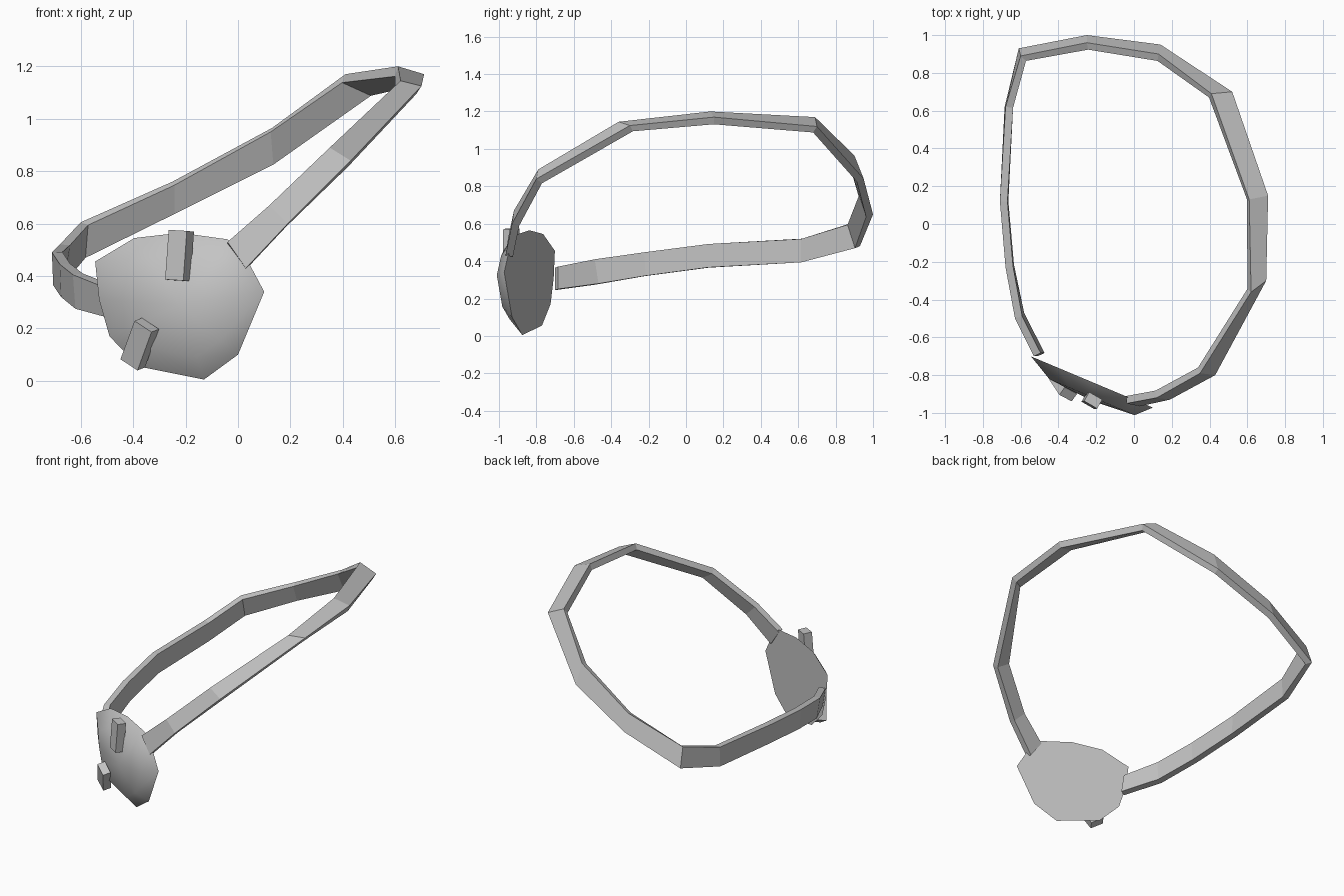
import bpy, bmesh, math
from mathutils import Vector, Matrix

if "Cube" in bpy.data.objects:
    bpy.data.objects.remove(bpy.data.objects["Cube"])

gray = bpy.data.materials.new("plain_gray")
gray.diffuse_color = (0.55, 0.55, 0.55, 1)
gray.use_nodes = True
gray.node_tree.nodes["Principled BSDF"].inputs["Base Color"].default_value = gray.diffuse_color


def finish(name, bm):
    bmesh.ops.recalc_face_normals(bm, faces=bm.faces[:])
    mesh = bpy.data.meshes.new(name)
    bm.to_mesh(mesh)
    bm.free()
    mesh.materials.append(gray)
    ob = bpy.data.objects.new(name, mesh)
    bpy.context.collection.objects.link(ob)
    return ob


# Strap: outer upper edge and outer lower edge at each bend
RAILS = [
    ((-0.53, -0.70, 0.365), (-0.51, -0.70, 0.245)),
    ((-0.63, -0.50, 0.405), (-0.62, -0.48, 0.275)),
    ((-0.68, -0.23, 0.445), (-0.675, -0.22, 0.32)),
    ((-0.71, 0.12, 0.49), (-0.705, 0.12, 0.365)),
    ((-0.68, 0.62, 0.52), (-0.685, 0.62, 0.395)),
    ((-0.60, 0.89, 0.605), (-0.61, 0.93, 0.48)),
    ((-0.25, 0.96, 0.76), (-0.25, 1.00, 0.65)),
    ((0.13, 0.90, 0.965), (0.14, 0.95, 0.84)),
    ((0.41, 0.69, 1.17), (0.52, 0.70, 1.12)),
    ((0.61, 0.13, 1.20), (0.71, 0.15, 1.17)),
    ((0.62, -0.36, 1.145), (0.70, -0.30, 1.125)),
    ((0.35, -0.79, 0.89), (0.43, -0.80, 0.84)),
    ((0.12, -0.92, 0.67), (0.19, -0.93, 0.60)),
    ((-0.04, -0.95, 0.53), (0.03, -0.965, 0.43)),
]
THICK = 0.04
rails = [(Vector(t), Vector(b)) for t, b in RAILS]
mids = [(t + b) / 2 for t, b in rails]
bm = bmesh.new()
rings = []
for i, (t, b) in enumerate(rails):
    tangent = mids[min(i + 1, len(mids) - 1)] - mids[max(i - 1, 0)]
    inward = (b - t).cross(tangent).normalized() * THICK
    rings.append([bm.verts.new(p) for p in (t, b, b + inward, t + inward)])
for r, s in zip(rings, rings[1:]):
    for k in range(4):
        n = (k + 1) % 4
        bm.faces.new((r[k], r[n], s[n], s[k]))
bm.faces.new(rings[0])
bm.faces.new(rings[-1])
finish("strap", bm)

# Eye patch: flat slanted back with a shallow rounded dome in front
OUTLINE = [(-0.545, 0.455), (-0.395, 0.545), (-0.22, 0.565), (-0.04, 0.54),
           (0.02, 0.49), (0.10, 0.34), (0.0, 0.10), (-0.13, 0.005),
           (-0.38, 0.055), (-0.49, 0.17), (-0.53, 0.31)]
CX, CZ = -0.22, 0.29


def patch_point(x, z, scale, depth):
    x, z = CX + (x - CX) * scale, CZ + (z - CZ) * scale
    return Vector((x, -0.93 - 0.42 * x - depth, z))


bm = bmesh.new()
rim = [bm.verts.new(patch_point(x, z, 1, 0)) for x, z in OUTLINE]
mid = [bm.verts.new(patch_point(x, z, 0.7, 0.08)) for x, z in OUTLINE]
tip = bm.verts.new(patch_point(CX, CZ, 0, 0.1))
bm.faces.new(rim)
for i in range(len(rim)):
    j = (i + 1) % len(rim)
    bm.faces.new((rim[i], rim[j], mid[j], mid[i]))
    bm.faces.new((mid[i], mid[j], tip))
patch = finish("eye_patch", bm)
bpy.context.view_layer.objects.active = patch
patch.select_set(True)
bpy.ops.object.shade_smooth_by_angle(angle=math.radians(60))


# Small blocks fixed to the patch
def block(name, size, centre, yaw, roll, tilt):
    bm = bmesh.new()
    rot = (Matrix.Rotation(math.radians(yaw), 4, 'Z')
           @ Matrix.Rotation(math.radians(roll), 4, 'Y')
           @ Matrix.Rotation(math.radians(tilt), 4, 'X'))
    bmesh.ops.create_cube(bm, size=1, matrix=Matrix.Translation(centre) @ rot
                          @ Matrix.Diagonal((*size, 1)))
    finish(name, bm)


block("upper_block", (0.08, 0.055, 0.19), (-0.223, -0.935, 0.478), -30, 3, -3)
block("lower_block", (0.085, 0.05, 0.175), (-0.375, -0.862, 0.14), -28, 30, 15)
